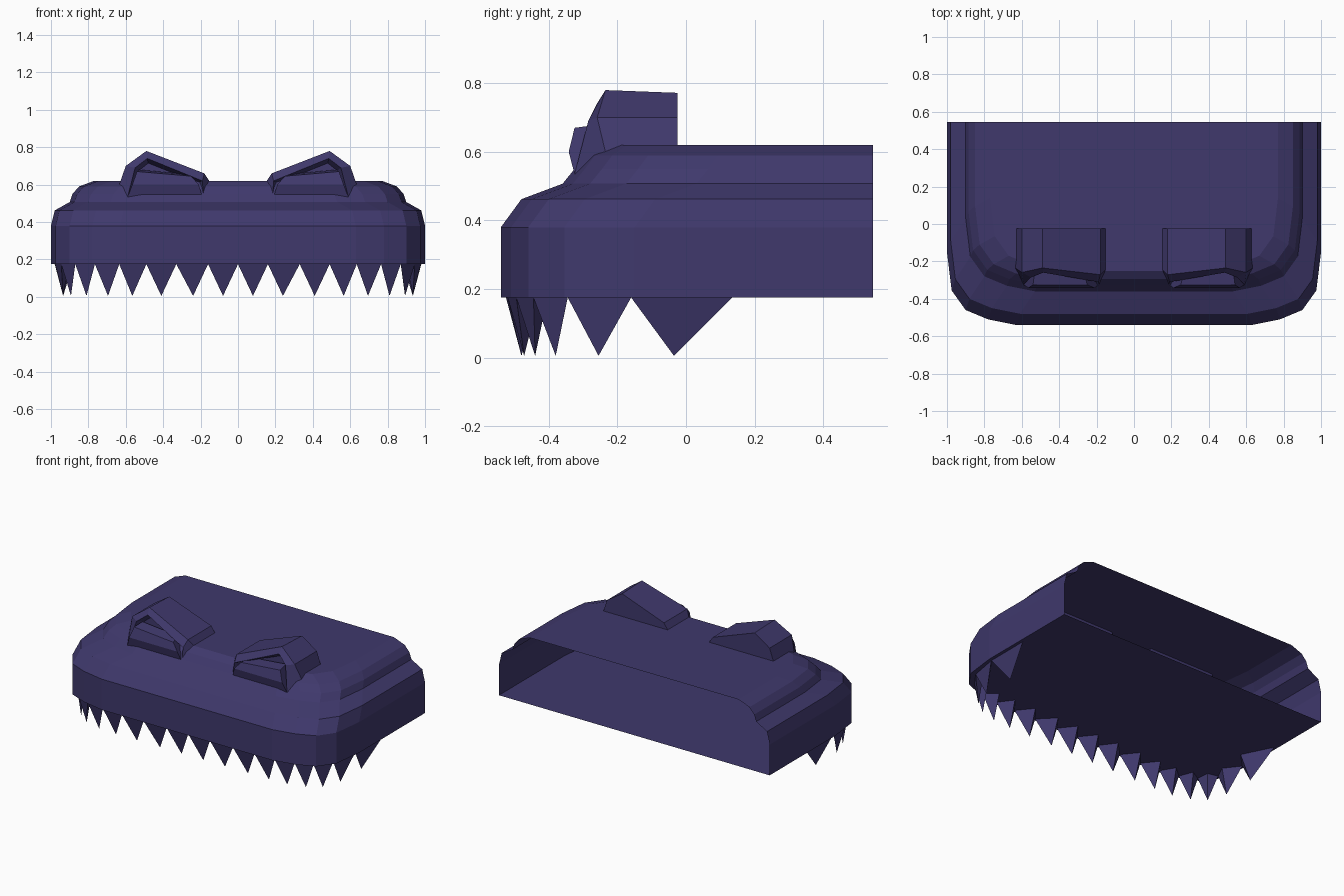
import bpy, bmesh

if "Cube" in bpy.data.objects:
    bpy.data.objects.remove(bpy.data.objects["Cube"])

mat = bpy.data.materials.new("dark_violet")
mat.diffuse_color = (0.05, 0.04, 0.15, 1)
mat.use_nodes = True
mat.node_tree.nodes["Principled BSDF"].inputs["Base Color"].default_value = mat.diffuse_color


def make(name, verts, faces, solid=True):
    bm = bmesh.new()
    vs = [bm.verts.new(v) for v in verts]
    for f in faces:
        bm.faces.new([vs[i] for i in f])
    bmesh.ops.recalc_face_normals(bm, faces=bm.faces)
    me = bpy.data.meshes.new(name)
    bm.to_mesh(me)
    bm.free()
    ob = bpy.data.objects.new(name, me)
    bpy.context.collection.objects.link(ob)
    me.materials.append(mat)
    return ob


def strips(rings, n, closed):
    m = n if closed else n - 1
    return [(r * n + i, r * n + (i + 1) % n, (r + 1) * n + (i + 1) % n, (r + 1) * n + i)
            for r in range(rings - 1) for i in range(m)]


# Head shell: stacked U-shaped outlines, open at the back
def outline(x, front, z):
    half = [(x, 0.545), (x, front + .39), (x - .025, front + .185),
            (x - .10, front + .08), (x - .22, front + .03), (x - .37, front)]
    return [(a, b, z) for a, b in half] + [(-a, b, z) for a, b in reversed(half)]


layers = [(1.0, -.54, .175), (1.0, -.54, .38), (.98, -.48, .462), (.90, -.36, .507),
          (.885, -.325, .55), (.85, -.295, .59), (.77, -.25, .62)]
verts = [v for l in layers for v in outline(*l)]
n = 12
faces = strips(len(layers), n, False)
faces.append(tuple(range(n)))                                        # floor
faces.append(tuple(range((len(layers) - 1) * n, len(layers) * n)))   # roof
make("head_shell", verts, faces)

# Teeth: three-sided spikes along the lower rim
base = [(0, -.525), (.16, -.525), (.33, -.525), (.49, -.525), (.635, -.52), (.765, -.495),
        (.87, -.445), (.945, -.345), (.978, -.16), (.98, .135)]
tips = [(.08, -.48), (.24, -.48), (.41, -.48), (.565, -.48), (.695, -.472),
        (.81, -.44), (.893, -.38), (.935, -.255), (.935, -.035)]
verts, faces = [], []
for s in (1, -1):
    for p, q, t in zip(base, base[1:], tips):
        mx, my = (p[0] + q[0]) / 2, (p[1] + q[1]) / 2
        inner = (2.2 * t[0] - 1.2 * mx, 2.2 * t[1] - 1.2 * my)
        k = len(verts)
        verts += [(s * a, b, .175) for a, b in (p, q, inner)] + [(s * t[0], t[1], 0.005)]
        faces += [(k, k + 1, k + 3), (k + 1, k + 2, k + 3), (k + 2, k, k + 3), (k, k + 2, k + 1)]
make("teeth", verts, faces)

# Eyes: brow block tapering to a rim, with a recess and a faceted lens
outer = [(.14, .60), (.18, .66), (.49, .78), (.60, .70), (.635, .60)]
rim = [(.185, .535, -.325), (.19, .62, -.31), (.485, .74, -.26), (.55, .69, -.285), (.59, .535, -.325)]
inset = [(.21, .545), (.215, .61), (.48, .715), (.53, .675), (.565, .545)]
lens = [[(.19, .535, -.325), (.59, .535, -.325)],
        [(.21, .60, -.342), (.565, .60, -.342)],
        [(.25, .645, -.325), (.54, .67, -.325)],
        [(.27, .655, -.25), (.53, .68, -.25)]]
for s, side in ((1, "right"), (-1, "left")):
    verts = [(s * x, -.025, z - (.008 if z > .7 else 0)) for x, z in outer]
    verts += [(s * x, -.235 - .3 * (.78 - z) * (z > .65), z) for x, z in outer]
    verts += [(s * x, y, z) for x, z, y in rim]
    verts += [(s * x, -.23, z) for x, z in inset]
    faces = strips(4, 5, True) + [(0, 1, 2, 3, 4), (15, 16, 17, 18, 19)]
    make("eye_brow_" + side, verts, faces)

    verts = [(s * x, y, z) for row in lens for x, z, y in row]
    verts += [(s * .20, -.25, .535), (s * .58, -.25, .535)]
    faces = strips(5, 2, False) + [(0, 1, 9, 8), (0, 2, 4, 6, 8), (1, 3, 5, 7, 9)]
    make("eye_lens_" + side, verts, faces)
